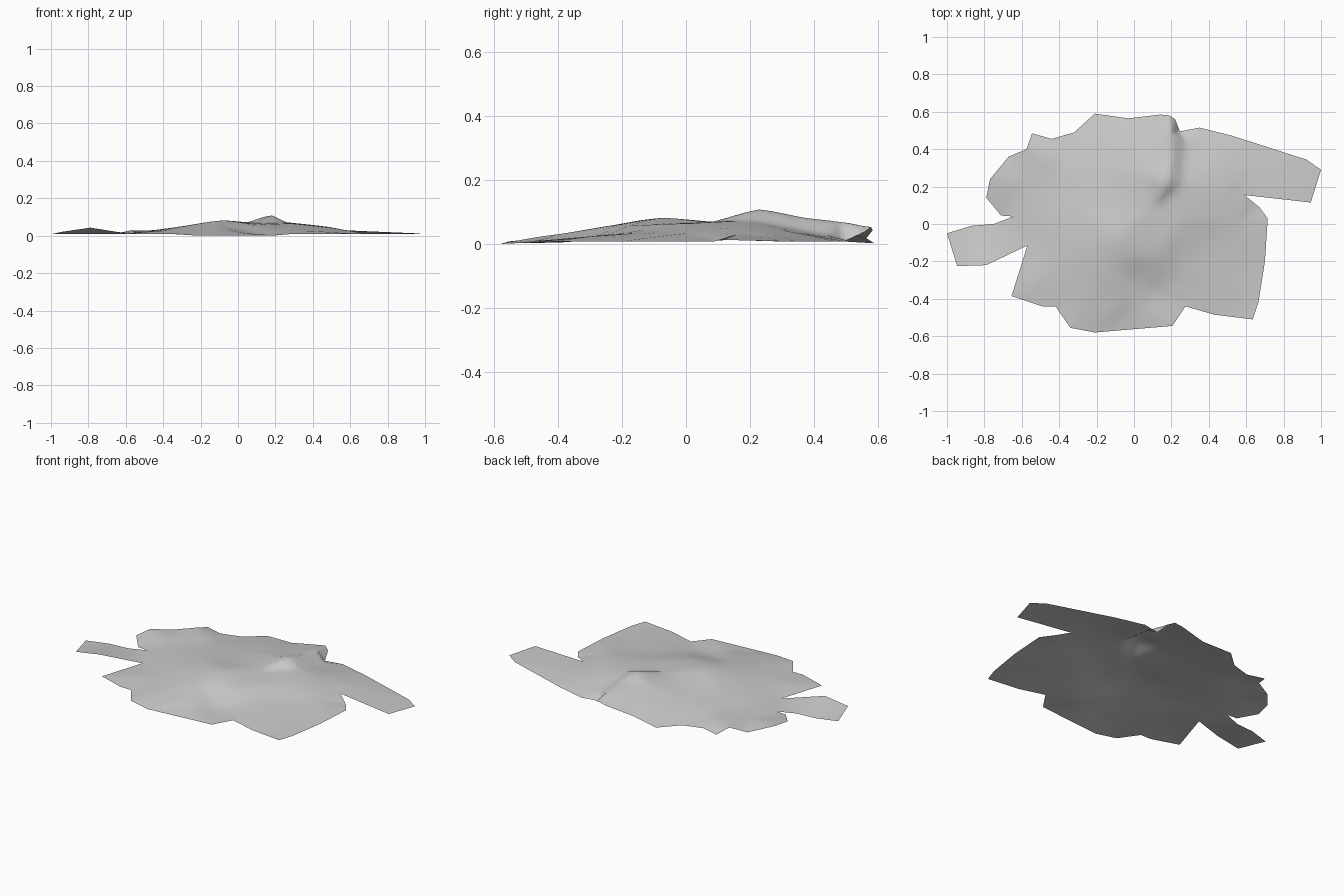
import bpy, bmesh
from mathutils import Vector
from mathutils.geometry import delaunay_2d_cdt

# Outline of the crumpled sheet (x, y)
outline = [
    (-.21, .59), (-.03, .565), (.14, .585), (.19, .58), (.22, .56), (.245, .495),
    (.35, .515), (.53, .47), (.92, .345), (1, .29), (.945, .115), (.59, .155),
    (.67, .09), (.715, .03), (.70, -.20), (.665, -.42), (.635, -.51), (.43, -.485),
    (.275, -.44), (.205, -.545), (-.21, -.58), (-.34, -.555), (-.42, -.44),
    (-.49, -.44), (-.655, -.385), (-.57, -.115), (-.79, -.22), (-.945, -.225),
    (-1, -.05), (-.87, -.01), (-.75, 0), (-.645, .04), (-.71, .045), (-.79, .14),
    (-.77, .24), (-.67, .36), (-.575, .40), (-.545, .485), (-.44, .455), (-.32, .49)]

# Raised rim spots: outline index -> height (the rest lies near the floor)
rim = {0: .004, 1: .02, 2: .045, 3: .055, 4: .04, 10: .015, 11: .03, 19: .004, 20: .002,
       26: .045, 27: .022, 33: .025, 34: .03, 36: .03}

# Folds inside the sheet (x, y, z)
folds = [
    (.18, .23, .125), (.20, .37, .09), (.20, .48, .08), (.09, .40, .066), (.05, .27, .072),
    (.27, .33, .045), (.26, .20, .075), (.28, .44, .025), (.10, .08, .067), (-.08, -.07, .092),
    (-.03, .10, .07), (.28, .02, .072), (.45, .15, .055), (.40, .30, .05), (.6, .3, .022),
    (.55, .0, .036), (.38, -.12, .040), (.22, -.25, .028), (.12, -.36, .004),
    (.03, -.32, .022), (-.10, -.22, .066), (.08, -.18, .062), (.42, -.30, .028),
    (.27, -.38, .014), (-.06, -.40, .034), (-.22, -.34, .040), (.05, -.46, .014),
    (-.25, -.12, .062), (-.40, -.22, .032), (-.30, .08, .050), (-.50, .05, .022),
    (-.15, .28, .048), (-.36, .28, .036), (-.46, .35, .034), (-.20, .45, .024), (-.6, .22, .018)]

n = len(outline)
pts = [Vector(p) for p in outline] + [Vector(f[:2]) for f in folds]
height = [rim.get(i, .01) for i in range(n)] + [f[2] for f in folds]
verts, _, faces, orig, _, _ = delaunay_2d_cdt(
    pts, [(i, (i + 1) % n) for i in range(n)], [], 1, 1e-5)

# Triangulate the sheet, then refine and soften the folds
bm = bmesh.new()
bv = [bm.verts.new((v.x, v.y, height[o[0]])) for v, o in zip(verts, orig)]
for f in faces:
    bm.faces.new([bv[i] for i in f])
for cuts in range(2):
    bmesh.ops.subdivide_edges(bm, edges=bm.edges[:], cuts=1, use_grid_fill=True)
    bmesh.ops.triangulate(bm, faces=bm.faces[:])
    inner = [v for v in bm.verts if not v.is_boundary]
    soft = {v: sum(e.other_vert(v).co.z for e in v.link_edges) / len(v.link_edges) for v in inner}
    for v, z in soft.items():
        v.co.z = .6 * v.co.z + .4 * z
bmesh.ops.recalc_face_normals(bm, faces=bm.faces[:])
if sum(f.normal.z for f in bm.faces) < 0:
    bmesh.ops.reverse_faces(bm, faces=bm.faces[:])

# Rest the lowest point on the floor
low = min(v.co.z for v in bm.verts)
for v in bm.verts:
    v.co.z -= low

mesh = bpy.data.meshes.new("crumpled_sheet")
bm.to_mesh(mesh)
bm.free()
for p in mesh.polygons:
    p.use_smooth = True
sheet = bpy.data.objects.new("crumpled_sheet", mesh)
bpy.context.collection.objects.link(sheet)
